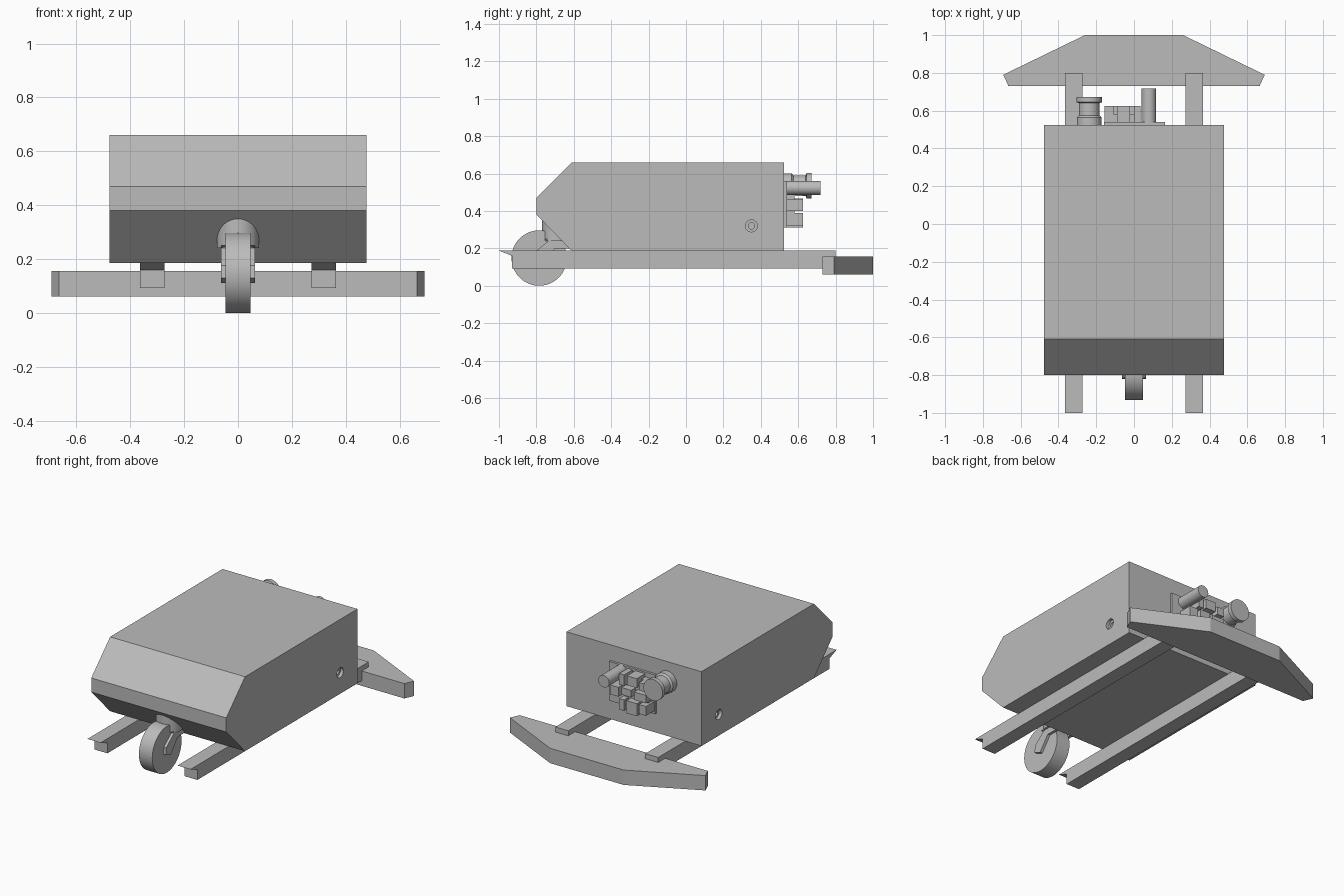
import bpy, bmesh, math
from mathutils import Matrix, Vector

if "Cube" in bpy.data.objects:
    bpy.data.objects.remove(bpy.data.objects["Cube"])

grey = bpy.data.materials.new("plain grey")
grey.use_nodes = True
grey.diffuse_color = (0.5, 0.5, 0.5, 1)
grey.node_tree.nodes["Principled BSDF"].inputs["Base Color"].default_value = (0.5, 0.5, 0.5, 1)


def finish(name, bm, smooth=False):
    bmesh.ops.recalc_face_normals(bm, faces=bm.faces)
    mesh = bpy.data.meshes.new(name)
    bm.to_mesh(mesh)
    bm.free()
    mesh.materials.append(grey)
    ob = bpy.data.objects.new(name, mesh)
    bpy.context.collection.objects.link(ob)
    if smooth:
        bpy.ops.object.select_all(action="DESELECT")
        ob.select_set(True)
        bpy.context.view_layer.objects.active = ob
        bpy.ops.object.shade_smooth_by_angle(angle=math.radians(30))
    return ob


def prism(name, outline, axis, lo, hi):
    """Extrude an outline: (y, z) points along x, or (x, y) points along z."""
    bm = bmesh.new()
    place = (lambda p: (lo, *p)) if axis == "x" else (lambda p: (*p, lo))
    face = bm.faces.new([bm.verts.new(place(p)) for p in outline])
    out = bmesh.ops.extrude_face_region(bm, geom=[face])
    step = Vector((hi - lo, 0, 0) if axis == "x" else (0, 0, hi - lo))
    bmesh.ops.translate(bm, vec=step, verts=[g for g in out["geom"] if isinstance(g, bmesh.types.BMVert)])
    return finish(name, bm)


def box(name, x0, x1, y0, y1, z0, z1):
    return prism(name, [(x0, y0), (x1, y0), (x1, y1), (x0, y1)], "z", z0, z1)


def lathe(name, profile, axis, origin, sides=48):
    """Spin (distance along axis, radius) points about an axis through origin."""
    bm = bmesh.new()
    rings = []
    for d, r in profile:
        rings.append([bm.verts.new((r * math.cos(a), r * math.sin(a), d))
                      for a in (2 * math.pi * i / sides for i in range(sides))])
    for low, high in zip(rings, rings[1:]):
        for i in range(sides):
            j = (i + 1) % sides
            bm.faces.new((low[i], low[j], high[j], high[i]))
    bm.faces.new(rings[0])
    bm.faces.new(rings[-1])
    turn = Vector((0, 0, 1)).rotation_difference(Vector(axis)).to_matrix().to_4x4()
    bm.transform(Matrix.Translation(origin) @ turn)
    return finish(name, bm, True)


# Main housing with a bevelled nose
body = prism("body", [(-0.8, 0.38), (-0.8, 0.47), (-0.61, 0.66), (0.525, 0.66),
                      (0.525, 0.185), (-0.61, 0.185)], "x", -0.477, 0.477)

# Stepped round recess in each side
for side in (-1, 1):
    cutter = lathe("recess_cutter", [(-0.08, 0.017), (-0.02, 0.017), (-0.02, 0.032), (0.05, 0.032)],
                   (side, 0, 0), (side * 0.477, 0.35, 0.32), 32)
    cutter.hide_render = True
    cut = body.modifiers.new("recess", "BOOLEAN")
    cut.object = cutter
    cut.operation = "DIFFERENCE"
    cut.solver = "EXACT"
    bpy.context.view_layer.objects.active = body
    bpy.ops.object.modifier_apply(modifier=cut.name)
    bpy.data.objects.remove(cutter)

# Rails with pointed front lips and a step over the bumper
rail = [(-1.0, 0.187), (0.8, 0.187), (0.8, 0.155), (0.73, 0.155), (0.73, 0.093),
        (-0.93, 0.093), (-0.93, 0.16)]
prism("left_rail", rail, "x", 0.272, 0.364)
prism("right_rail", rail, "x", -0.364, -0.272)

# Rear bumper
prism("bumper", [(-0.665, 0.73), (0.665, 0.73), (0.692, 0.79), (0.26, 1.0),
                 (-0.26, 1.0), (-0.692, 0.79)], "z", 0.06, 0.155)

# Front caster
lathe("caster_wheel", [(-0.047, 0.148), (0.047, 0.148)], (1, 0, 0), (0, -0.785, 0.148), 64)
lathe("caster_stem", [(0.24, 0.078), (0.37, 0.078)], (0, 0, 1), (0, -0.692, 0))
lathe("caster_axle", [(-0.06, 0.025), (0.06, 0.025)], (1, 0, 0), (0, -0.785, 0.148), 24)
fork = [(-0.76, 0.25), (-0.62, 0.25), (-0.62, 0.2), (-0.7, 0.2), (-0.77, 0.11),
        (-0.82, 0.13), (-0.815, 0.175), (-0.735, 0.24)]
prism("left_fork", fork, "x", 0.046, 0.064)
prism("right_fork", fork, "x", -0.064, -0.046)

# Rear control panel
box("panel_plate", -0.16, 0.165, 0.525, 0.54, 0.31, 0.56)
lathe("round_knob", [(0.525, 0.066), (0.565, 0.066), (0.575, 0.055), (0.64, 0.055),
                     (0.645, 0.068), (0.672, 0.068)], (0, 1, 0), (-0.237, 0, 0.535))
lathe("rear_tube", [(0.525, 0.038), (0.718, 0.038)], (0, 1, 0), (0.079, 0, 0.523))

# Connector blocks on the panel
blocks = {
    "upper_left": (0.0, 0.035, 0.48, 0.55), "upper_middle": (-0.09, -0.02, 0.49, 0.55),
    "upper_right": (-0.155, -0.105, 0.48, 0.53), "middle_left": (0.04, 0.1, 0.4, 0.46),
    "middle": (-0.05, 0.02, 0.42, 0.465), "middle_right": (-0.155, -0.07, 0.41, 0.46),
    "lower_left": (0.0, 0.035, 0.32, 0.39), "lower_middle": (-0.09, -0.015, 0.31, 0.39),
    "lower_right": (-0.155, -0.105, 0.33, 0.39),
}
for label, (x0, x1, z0, z1) in blocks.items():
    box(label + "_connector", x0, x1, 0.535, 0.625, z0, z1)
box("connector_bridge", -0.14, 0.03, 0.535, 0.58, 0.34, 0.53)
